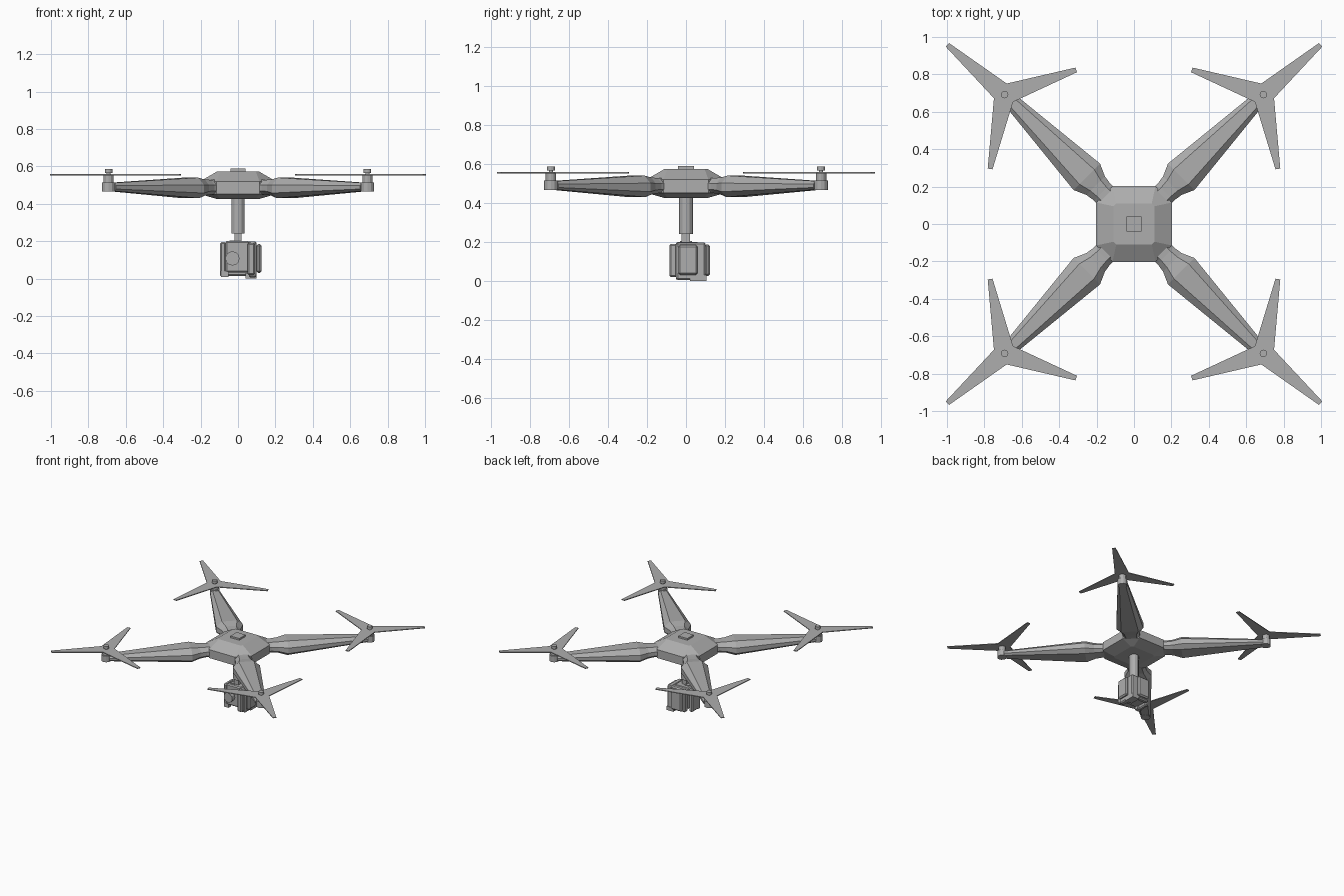
import bpy, bmesh, math
from mathutils import Vector, Matrix

if "Cube" in bpy.data.objects:
    bpy.data.objects.remove(bpy.data.objects["Cube"])

grey = bpy.data.materials.new("mid_grey")
grey.diffuse_color = (0.42, 0.42, 0.42, 1)
grey.use_nodes = True
grey.node_tree.nodes["Principled BSDF"].inputs["Base Color"].default_value = grey.diffuse_color

CORNERS = [(1, 1), (-1, 1), (-1, -1), (1, -1)]


def finish(bm, name):
    bmesh.ops.recalc_face_normals(bm, faces=bm.faces)
    me = bpy.data.meshes.new(name)
    bm.to_mesh(me)
    bm.free()
    ob = bpy.data.objects.new(name, me)
    bpy.context.collection.objects.link(ob)
    me.materials.append(grey)
    return ob


def loft(name, rings):
    """Bridge equal-sized rings of points and cap both ends."""
    bm = bmesh.new()
    vs = [[bm.verts.new(p) for p in r] for r in rings]
    n = len(vs[0])
    for a, b in zip(vs, vs[1:]):
        for i in range(n):
            j = (i + 1) % n
            bm.faces.new((a[i], a[j], b[j], b[i]))
    bm.faces.new(vs[0])
    bm.faces.new(vs[-1])
    return finish(bm, name)


def box(name, x0, x1, y0, y1, z0, z1, bevel=0.0):
    bm = bmesh.new()
    m = Matrix.Translation(((x0 + x1) / 2, (y0 + y1) / 2, (z0 + z1) / 2)) @ \
        Matrix.Diagonal((x1 - x0, y1 - y0, z1 - z0, 1))
    bmesh.ops.create_cube(bm, size=1, matrix=m)
    if bevel:
        bmesh.ops.bevel(bm, geom=bm.edges[:], offset=bevel, segments=1, affect='EDGES')
    return finish(bm, name)


def rod(name, a, b, r, sides=12):
    a, b = Vector(a), Vector(b)
    bm = bmesh.new()
    rot = (b - a).to_track_quat('Z', 'Y').to_matrix().to_4x4()
    bmesh.ops.create_cone(bm, cap_ends=True, segments=sides, radius1=r, radius2=r,
                          depth=(b - a).length, matrix=Matrix.Translation((a + b) / 2) @ rot)
    return finish(bm, name)


# Central hull: stacked chamfered squares
def octagon(h, c, z):
    return [(h, -c, z), (h, c, z), (c, h, z), (-c, h, z),
            (-h, c, z), (-h, -c, z), (-c, -h, z), (c, -h, z)]


loft("hull", [octagon(0.11, 0.095, 0.425), octagon(0.203, 0.115, 0.452),
              octagon(0.203, 0.115, 0.52), octagon(0.11, 0.095, 0.574)])
box("top_button", -0.04, 0.04, -0.04, 0.04, 0.56, 0.588)


# Arms: (distance along diagonal, width, bottom, top)
STATIONS = [(0.17, 0.13, 0.45, 0.53), (0.24, 0.125, 0.45, 0.528), (0.29, 0.14, 0.445, 0.53),
            (0.357, 0.20, 0.43, 0.54), (0.96, 0.075, 0.468, 0.512)]


def arm_ring(r, w, zb, zt, sx, sy):
    h = zt - zb
    pts = [(0.32, zb), (0.5, zb + 0.25 * h), (0.5, zb + 0.65 * h), (0.28, zt)]
    prof = [(u * w, z) for u, z in pts] + [(-u * w, z) for u, z in reversed(pts)]
    k = math.sqrt(0.5)
    return [(sx * (r - t) * k, sy * (r + t) * k, z) for t, z in prof]


def rotor(sx, sy, tag, hub=0.692):
    """Flat three-bladed star, mirrored into each corner."""
    outline = []
    for ang in (41, 161, 281):
        a = math.radians(ang)
        d, s = Vector((math.cos(a), math.sin(a))), Vector((-math.sin(a), math.cos(a)))
        outline += [d * 0.405 - s * 0.013, d * 0.405 + s * 0.013]
        n = math.radians(ang + 60)
        outline.append(Vector((math.cos(n), math.sin(n))) * 0.06)
    ring = lambda z: [(sx * (hub + p.x), sy * (hub + p.y), z) for p in outline]
    loft("rotor_" + tag, [ring(0.552), ring(0.558)])


for sx, sy in CORNERS:
    tag = ("back" if sy > 0 else "front") + ("_right" if sx > 0 else "_left")
    loft("arm_" + tag, [arm_ring(*s, sx, sy) for s in STATIONS])
    x, y = sx * 0.692, sy * 0.692
    rod("arm_tip_" + tag, (x, y, 0.466), (x, y, 0.515), 0.036)
    rod("motor_" + tag, (x, y, 0.51), (x, y, 0.55), 0.027)
    rod("shaft_" + tag, (x, y, 0.54), (x, y, 0.57), 0.011)
    rod("rotor_cap_" + tag, (x, y, 0.565), (x, y, 0.586), 0.02)
    rotor(sx, sy, tag)

# Gimbal mast and neck
rod("mast", (0, 0, 0.24), (0, 0, 0.43), 0.036)
box("neck", -0.02, 0.02, -0.022, 0.02, 0.19, 0.28)
box("neck_tab", -0.045, -0.01, -0.03, 0.03, 0.17, 0.205)

# Camera and lens
box("camera_body", -0.068, 0.062, -0.052, 0.065, 0.033, 0.2, 0.008)
rod("lens", (-0.03, -0.04, 0.108), (-0.03, -0.085, 0.108), 0.038)

# Gimbal cage around the camera
box("left_bracket", -0.095, -0.064, -0.05, 0.055, 0.01, 0.195, 0.008)
box("right_bracket", 0.058, 0.1, -0.05, 0.1, 0.005, 0.198, 0.008)
box("right_plate", 0.098, 0.126, -0.04, 0.06, 0.03, 0.185, 0.01)
box("front_bracket", 0.05, 0.09, -0.085, -0.045, 0.02, 0.19, 0.008)
box("back_bracket", -0.06, 0.07, 0.06, 0.098, 0.015, 0.198, 0.008)
box("back_plate", -0.045, 0.055, 0.096, 0.124, 0.025, 0.188, 0.01)

# Cage feet
box("left_foot", -0.092, -0.05, -0.05, -0.02, 0.008, 0.04)
box("right_foot", 0.04, 0.1, 0.02, 0.105, 0.0, 0.03)
